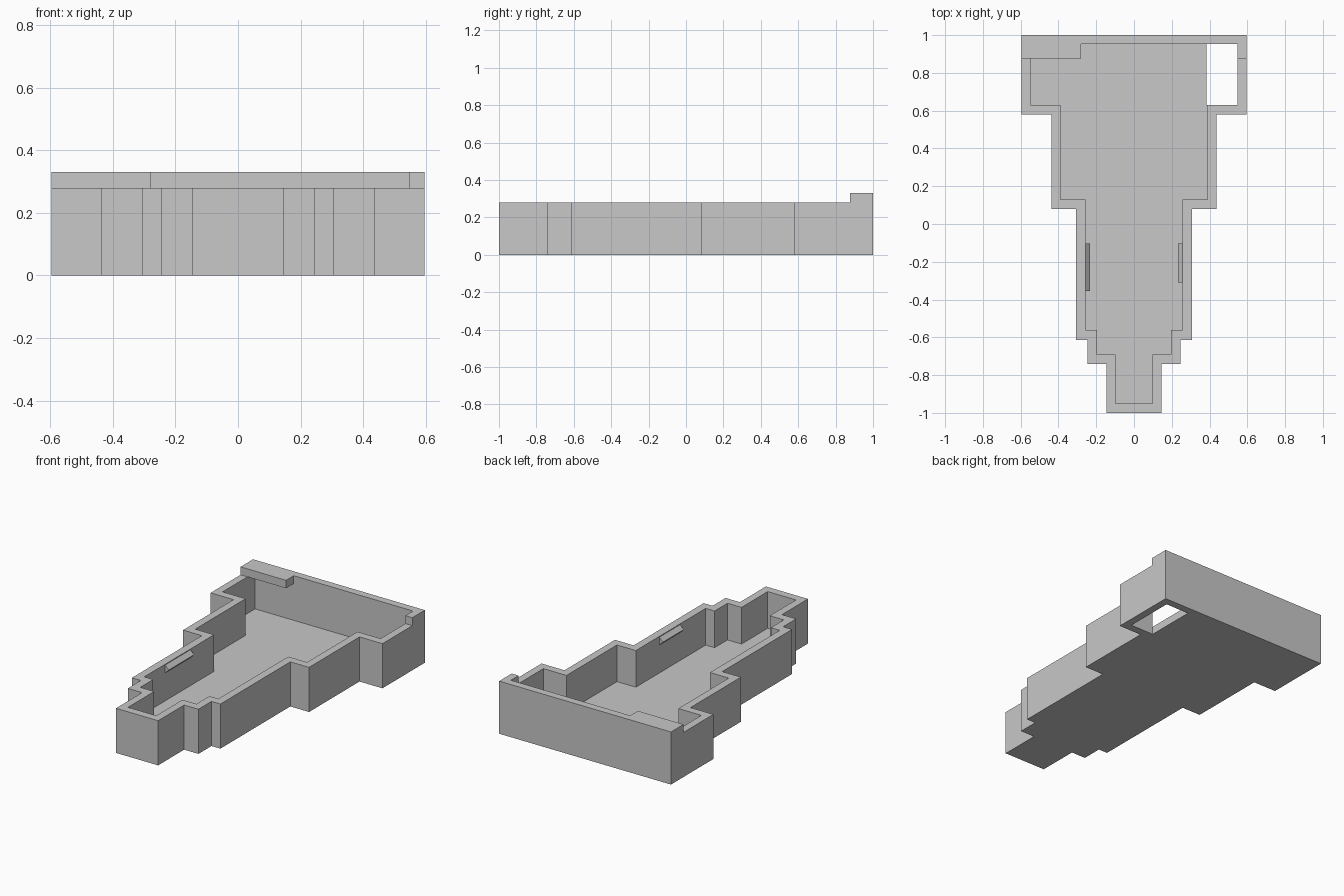
import bpy, bmesh
from mathutils import Vector

cube = bpy.data.objects.get("Cube")
if cube:
    bpy.data.objects.remove(cube, do_unlink=True)

# Single flat colour
grey = bpy.data.materials.new("plain_grey")
grey.use_nodes = True
colour = (0.58, 0.58, 0.58, 1)
grey.diffuse_color = colour
grey.node_tree.nodes["Principled BSDF"].inputs["Base Color"].default_value = colour

WALL_TOP, RIM_TOP, FLOOR_TOP = 0.28, 0.33, 0.05


def finish(name, bm):
    bmesh.ops.recalc_face_normals(bm, faces=bm.faces)
    mesh = bpy.data.meshes.new(name)
    bm.to_mesh(mesh)
    bm.free()
    mesh.materials.append(grey)
    obj = bpy.data.objects.new(name, mesh)
    bpy.context.scene.collection.objects.link(obj)


def prism(name, points, shift):
    """Extrude a closed 3D outline along a vector."""
    bm = bmesh.new()
    face = bm.faces.new([bm.verts.new(p) for p in points])
    result = bmesh.ops.extrude_face_region(bm, geom=[face], use_keep_orig=True)
    moved = [v for v in result["geom"] if isinstance(v, bmesh.types.BMVert)]
    bmesh.ops.translate(bm, verts=moved, vec=Vector(shift))
    finish(name, bm)


def stepped_outline(widths, levels):
    """Right half of the stepped plan, then its mirror image."""
    half = []
    for i, w in enumerate(widths):
        half += [(w, levels[i]), (w, levels[i + 1])]
    return half + [(-x, y) for x, y in reversed(half)]


def ring_wall(name, outer, inner, z0, z1):
    """Wall between two matching outlines."""
    bm = bmesh.new()
    loops = [[bm.verts.new((x, y, z)) for x, y in line]
             for line, z in ((outer, z0), (outer, z1), (inner, z1), (inner, z0))]
    count = len(outer)
    for a in range(4):
        lo, hi = loops[a], loops[(a + 1) % 4]
        for i in range(count):
            j = (i + 1) % count
            bm.faces.new((lo[i], lo[j], hi[j], hi[i]))
    finish(name, bm)


# Stepped tray wall
outer = stepped_outline([0.146, 0.245, 0.307, 0.437, 0.596],
                        [-1, -0.742, -0.613, 0.08, 0.58, 1])
inner = stepped_outline([0.098, 0.195, 0.257, 0.388, 0.548],
                        [-0.95, -0.69, -0.562, 0.13, 0.63, 0.952])
ring_wall("tray_wall", outer, inner, 0, WALL_TOP)

# Floor, stopping short of the open corner at the back
HOLE_X = 0.385
floor = [(HOLE_X if x > 0.5 else x, y, 0) for x, y in inner]
prism("tray_floor", floor, (0, 0, FLOOR_TOP))

# Raised back rim with an overhanging lip and a corner post
rim = [(-0.596, 1), (-0.596, 0.876), (-0.28, 0.876), (-0.28, 0.952),
       (0.548, 0.952), (0.548, 0.876), (0.596, 0.876), (0.596, 1)]
prism("back_rim", [(x, y, WALL_TOP) for x, y in rim], (0, 0, RIM_TOP - WALL_TOP))

# Wedge-shaped catches inside the side walls
for name, side, front in (("right_catch", -1, -0.355), ("left_catch", 1, -0.31)):
    section = [(0.257, 0.275), (0.232, 0.25), (0.257, 0.225)]
    prism(name, [(side * x, front, z) for x, z in section], (0, -0.103 - front, 0))
